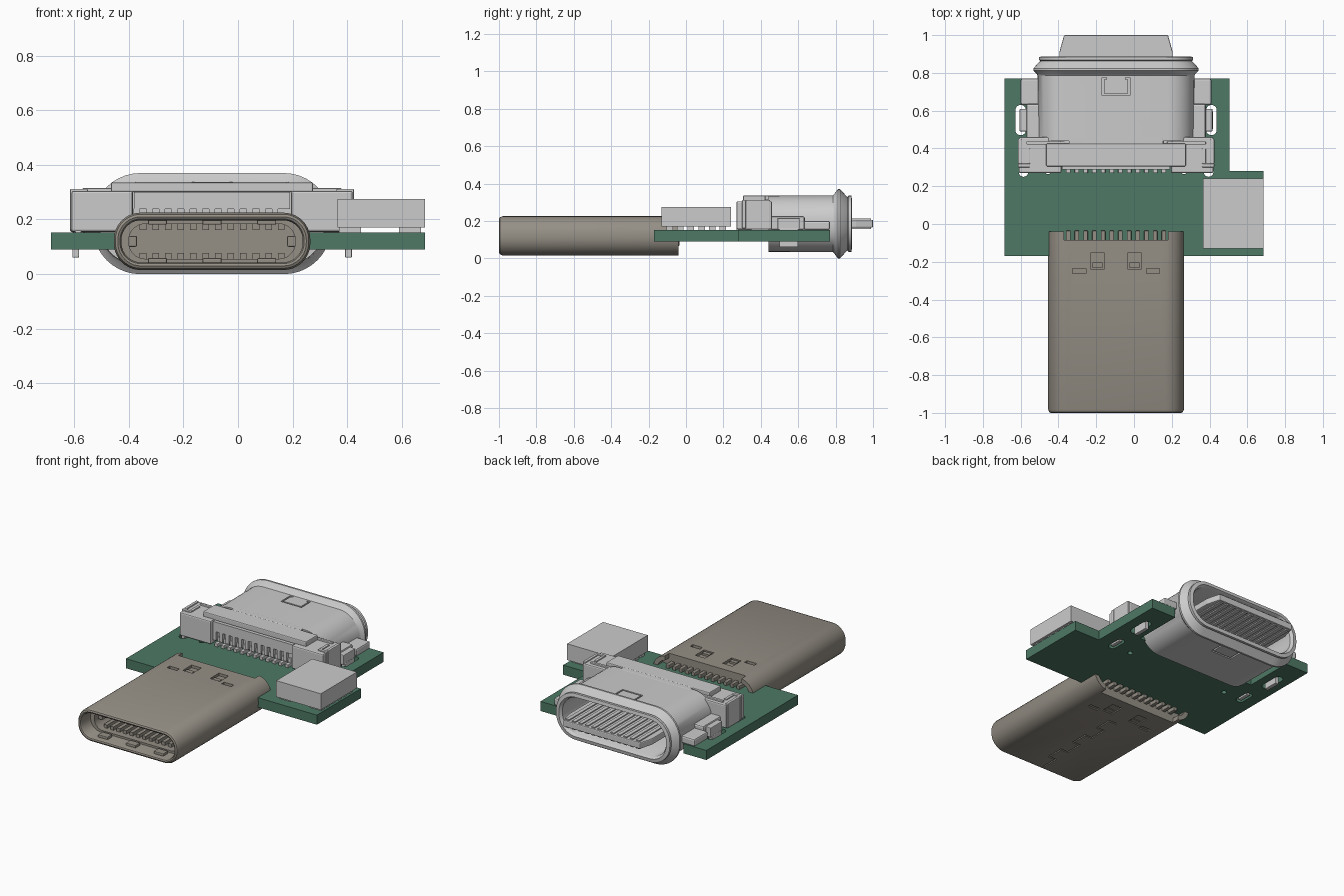
import bpy, bmesh, math

if "Cube" in bpy.data.objects:
    bpy.data.objects.remove(bpy.data.objects["Cube"])

XC = -0.095                                   # shared centre line of both connectors
PITCH = [XC + (i - 5.5) * 0.046 for i in range(12)]


def material(name, rgb):
    m = bpy.data.materials.new(name)
    m.diffuse_color = (*rgb, 1)
    m.use_nodes = True
    m.node_tree.nodes["Principled BSDF"].inputs["Base Color"].default_value = m.diffuse_color
    return m


GREEN = material("board_green", (0.075, 0.19, 0.13))
BROWN = material("warm_metal", (0.30, 0.275, 0.235))


def finish(name, bm, mat=None, bevel=0):
    bmesh.ops.recalc_face_normals(bm, faces=bm.faces)
    me = bpy.data.meshes.new(name)
    bm.to_mesh(me)
    bm.free()
    ob = bpy.data.objects.new(name, me)
    bpy.context.collection.objects.link(ob)
    if mat:
        me.materials.append(mat)
    if bevel:
        b = ob.modifiers.new("bevel", 'BEVEL')
        b.width, b.segments, b.limit_method = bevel, 2, 'ANGLE'
    return ob


def boxes(name, items, mat=None, bevel=0):
    """One object from many (x0, x1, y0, y1, z0, z1) blocks."""
    bm = bmesh.new()
    for x0, x1, y0, y1, z0, z1 in items:
        for v in bmesh.ops.create_cube(bm, size=1)["verts"]:
            v.co = ((x0 + x1) / 2 + v.co.x * (x1 - x0), (y0 + y1) / 2 + v.co.y * (y1 - y0),
                    (z0 + z1) / 2 + v.co.z * (z1 - z0))
    return finish(name, bm, mat, bevel)


def prisms(name, outlines, z0, z1, mat=None, bevel=0):
    bm = bmesh.new()
    for pts in outlines:
        f = bm.faces.new([bm.verts.new((x, y, z0)) for x, y in pts])
        ext = bmesh.ops.extrude_face_region(bm, geom=[f])["geom"]
        for v in ext:
            if isinstance(v, bmesh.types.BMVert):
                v.co.z = z1
    return finish(name, bm, mat, bevel)


def rounded(hw, hh, r, n=10):
    """Rounded rectangle around the origin."""
    pts = []
    for k, (sx, sy) in enumerate([(1, 1), (-1, 1), (-1, -1), (1, -1)]):
        for i in range(n + 1):
            a = math.pi / 2 * (k + i / n)
            pts.append((sx * (hw - r) + r * math.cos(a), sy * (hh - r) + r * math.sin(a)))
    return pts


def loft(name, sections, zc, closed=False, mat=None):
    """Skin rounded sections (y, half width, half height) along y."""
    bm = bmesh.new()
    rings = [[bm.verts.new((XC + x, y, zc + z)) for x, z in rounded(hw, hh, hh * 0.94)]
             for y, hw, hh in sections]
    pairs = list(zip(rings, rings[1:]))
    if closed:
        pairs.append((rings[-1], rings[0]))
    else:
        bm.faces.new(rings[0])
        bm.faces.new(rings[-1])
    n = len(rings[0])
    for a, b in pairs:
        for i in range(n):
            j = (i + 1) % n
            bm.faces.new((a[i], a[j], b[j], b[i]))
    return finish(name, bm, mat)


def cut(ob, cutter):
    m = ob.modifiers.new("cut", 'BOOLEAN')
    m.operation, m.object, m.solver, m.use_self = 'DIFFERENCE', cutter, 'EXACT', True
    bpy.context.view_layer.objects.active = ob
    bpy.ops.object.modifier_apply(modifier=m.name)
    bpy.data.objects.remove(cutter)


def smooth(ob):
    bpy.ops.object.select_all(action='DESELECT')
    ob.select_set(True)
    bpy.context.view_layer.objects.active = ob
    bpy.ops.object.shade_smooth_by_angle(angle=math.radians(30))


def both(x0, x1, *rest):
    """The same block on either side of the centre line."""
    return [(XC + x0, XC + x1, *rest), (XC - x1, XC - x0, *rest)]


# Circuit board with receptacle cutout, leg slots and locating holes
board = prisms("circuit_board", [[(-0.685, -0.17), (0.685, -0.17), (0.685, 0.28), (0.505, 0.28),
               (0.505, 0.77), (0.33, 0.77), (0.33, 0.45), (-0.52, 0.45), (-0.52, 0.77),
               (-0.685, 0.77)]], 0.09, 0.152, GREEN)
slots = []
for s in (-1, 1):
    for dx, y, hw, hh in [(0.505, 0.55, 0.028, 0.08), (0.49, 0.31, 0.025, 0.06), (0.36, 0.28, 0.016, 0.016)]:
        slots.append([(XC + s * dx + px, y + py) for px, py in rounded(hw, hh, hw * 0.98, 6)])
cut(board, prisms("slot_cutter", slots, 0.05, 0.2))

# Chip with solder pads
boxes("chip_body", [(0.365, 0.685, -0.13, 0.24, 0.17, 0.275)])
boxes("chip_pads", [(x, x + 0.08, -0.105 + i * 0.057, -0.07 + i * 0.057, 0.15, 0.172)
                    for x in (0.37, 0.59) for i in range(6)])

# Plug shell: hollow tube with rolled rim
plug = loft("plug_shell", [(-0.04, 0.36, 0.105), (-0.98, 0.36, 0.105), (-0.995, 0.354, 0.099),
            (-1, 0.345, 0.09), (-0.996, 0.337, 0.082), (-0.985, 0.332, 0.077),
            (-0.04, 0.332, 0.077)], 0.12, True, BROWN)
cuts = both(-0.275, 0.275, -0.085, 0, 0, 0.24)[:1]              # rear pin notch
for z0, z1 in ((0.208, 0.25), (-0.01, 0.022)):                  # latch windows and slots
    cuts += both(0.063, 0.133, -0.24, -0.15, z0, z1)
    cuts += both(0.16, 0.23, -0.262, -0.235, z0, z1)
for i in range(6):                                              # stepped seam underneath
    x, y = XC + (0.025 if i % 2 else -0.025), -0.97 + i * 0.11
    cuts.append((x - 0.004, x + 0.004, y, y + 0.11, 0, 0.022))
    cuts.append((XC - 0.029, XC + 0.029, y + 0.106, y + 0.114, 0, 0.022))
cut(plug, boxes("plug_cutter", cuts))
smooth(plug)
boxes("plug_latch_tabs", both(0.072, 0.124, -0.232, -0.205, 0.2, 0.221)
      + both(0.072, 0.124, -0.232, -0.205, 0.019, 0.04), BROWN)

# Plug insert: insulator with deep socket, contacts, springs and rear pins
smooth(loft("plug_insulator", [(-0.09, 0.333, 0.078), (-0.9, 0.333, 0.078), (-0.9, 0.305, 0.064),
            (-0.35, 0.305, 0.064)], 0.12, mat=BROWN))
contacts, pins = [], []
for x in PITCH:
    for s in (-1, 1):
        za, zb = sorted((0.12 + s * 0.042, 0.12 + s * 0.066))
        contacts.append((x - 0.012, x + 0.012, -0.86, -0.34, za, zb))
    pins.append((x - 0.012, x + 0.012, -0.1, -0.035, 0.15, 0.175))
    pins.append((x - 0.012, x + 0.012, -0.1, -0.035, 0.067, 0.092))
boxes("plug_contacts", contacts, BROWN)
boxes("plug_pins", pins, BROWN, 0.004)
boxes("plug_side_latches", both(0.275, 0.31, -0.86, -0.34, 0.1, 0.14), BROWN, 0.005)
boxes("plug_springs", [(XC + dx - 0.035, XC + dx + 0.035, -0.965, -0.915, z, z + 0.02)
                       for dx in (-0.2, 0, 0.2) for z in (0.039, 0.181)], BROWN, 0.005)

# Receptacle shell with flange, front lip and hollow mouth
shell = loft("receptacle_shell", [(0.44, 0.412, 0.15), (0.785, 0.415, 0.152), (0.795, 0.42, 0.162),
             (0.812, 0.437, 0.185), (0.824, 0.437, 0.185), (0.85, 0.415, 0.156), (0.863, 0.4, 0.142),
             (0.868, 0.408, 0.15), (0.884, 0.408, 0.15), (0.888, 0.385, 0.128), (0.87, 0.372, 0.118),
             (0.5, 0.372, 0.118)], 0.185)
lock = []
for z0, z1 in ((0.328, 0.36), (0.01, 0.042)):                   # U-shaped lock outline, both faces
    lock += both(0.064, 0.074, 0.68, 0.775, z0, z1) + both(-0.07, 0.07, 0.68, 0.69, z0, z1)[:1]
    lock += both(0.05, 0.07, 0.765, 0.775, z0, z1)
cut(shell, boxes("lock_cutter", lock))
smooth(shell)

# Receptacle tongue with contact bars
boxes("tongue_base", [(XC - 0.32, XC + 0.32, 0.49, 0.66, 0.145, 0.225)], bevel=0.008)
prisms("tongue", [[(XC - 0.3, 0.6), (XC + 0.3, 0.6), (XC + 0.3, 0.91), (XC + 0.275, 1),
                   (XC - 0.275, 1), (XC - 0.3, 0.91)]], 0.164, 0.206, bevel=0.006)
boxes("tongue_contacts", [(x - 0.012, x + 0.012, 0.64, 0.99, 0.157, 0.213) for x in PITCH])

# Receptacle rear housing: end blocks, middle wall, ribs, top cover
boxes("housing_blocks", both(0.29, 0.515, 0.27, 0.46, 0.155, 0.305)
      + [(XC - 0.3, XC + 0.3, 0.31, 0.46, 0.18, 0.305)], bevel=0.008)
ribs = [(x - 0.034, x - 0.012, 0.288, 0.315, 0.18, 0.24) for x in PITCH]
boxes("housing_ribs", ribs + [(XC - 0.285, XC + 0.285, 0.288, 0.315, 0.238, 0.3)])
boxes("housing_bracket", both(0.455, 0.52, 0.3, 0.32, 0.16, 0.312)
      + both(0.455, 0.475, 0.32, 0.4, 0.29, 0.312) + both(0.5, 0.52, 0.32, 0.45, 0.155, 0.312)
      + both(0.27, 0.475, 0.42, 0.438, 0.29, 0.315), bevel=0.004)
cover = boxes("shell_rear_cover", [(XC - 0.37, XC + 0.37, 0.305, 0.425, 0.3, 0.336),
                                   (XC - 0.25, XC + 0.25, 0.42, 0.46, 0.3, 0.336)], bevel=0.006)
boxes("receptacle_pins", [(x - 0.012, x + 0.012, 0.27, 0.33, 0.15, 0.172) for x in PITCH]
      + [(x - 0.012, x + 0.012, 0.3, 0.33, 0.15, 0.2) for x in PITCH], bevel=0.003)

# Receptacle side wings and legs through the board
boxes("side_wings", both(0.39, 0.505, 0.63, 0.77, 0.152, 0.2)
      + both(0.39, 0.475, 0.45, 0.635, 0.152, 0.225), bevel=0.01)
boxes("shell_legs", both(0.47, 0.51, 0.49, 0.61, 0.152, 0.215)
      + both(0.487, 0.512, 0.5, 0.6, 0.06, 0.16)
      + both(0.478, 0.502, 0.27, 0.35, 0.09, 0.16), bevel=0.004)
